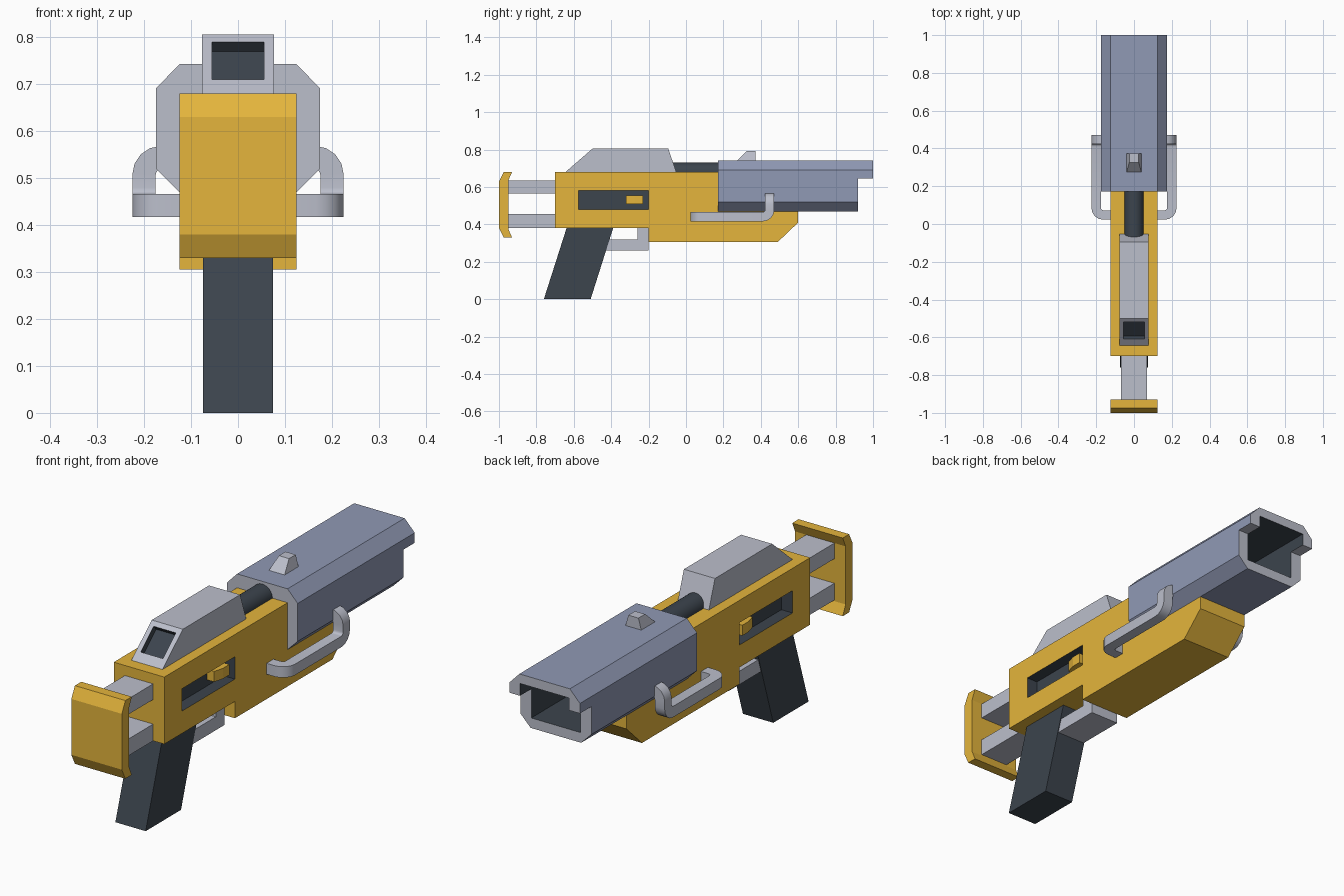
import bpy, bmesh, math
from mathutils import Vector

if "Cube" in bpy.data.objects:
    bpy.data.objects.remove(bpy.data.objects["Cube"])


def material(name, rgb):
    m = bpy.data.materials.new(name)
    m.diffuse_color = (*rgb, 1)
    m.use_nodes = True
    m.node_tree.nodes["Principled BSDF"].inputs["Base Color"].default_value = m.diffuse_color
    return m


YELLOW = material("yellow", (0.78, 0.46, 0.045))
BLUE = material("blue_grey", (0.28, 0.32, 0.46))
DARK = material("dark", (0.045, 0.058, 0.075))
GREY = material("light_grey", (0.50, 0.52, 0.60))


def skin(name, rings, mat):
    """Closed solid from a list of equal rings of points."""
    bm = bmesh.new()
    vs = [[bm.verts.new(p) for p in r] for r in rings]
    n = len(vs[0])
    for a, b in zip(vs, vs[1:]):
        for i in range(n):
            bm.faces.new((a[i], a[(i + 1) % n], b[(i + 1) % n], b[i]))
    bm.faces.new(vs[0])
    bm.faces.new(vs[-1])
    bmesh.ops.recalc_face_normals(bm, faces=bm.faces)
    me = bpy.data.meshes.new(name)
    bm.to_mesh(me)
    bm.free()
    me.materials.append(mat)
    ob = bpy.data.objects.new(name, me)
    bpy.context.collection.objects.link(ob)
    return ob


def prism(name, pts, axis, lo, hi, mat):
    """Extrude a 2D outline along x (y,z), y (x,z) or z (x,y)."""
    place = {"x": lambda a, b, t: (t, a, b),
             "y": lambda a, b, t: (a, t, b),
             "z": lambda a, b, t: (a, b, t)}[axis]
    return skin(name, [[place(a, b, t) for a, b in pts] for t in (lo, hi)], mat)


def rect(a0, a1, b0, b1):
    return [(a0, b0), (a1, b0), (a1, b1), (a0, b1)]


def cut(ob, cutter):
    """Subtract the cutter; cut faces keep the cutter's material."""
    mod = ob.modifiers.new("cut", "BOOLEAN")
    mod.operation, mod.solver, mod.object = "DIFFERENCE", "EXACT", cutter
    mod.material_mode = "TRANSFER"
    dg = bpy.context.evaluated_depsgraph_get()
    me = bpy.data.meshes.new_from_object(ob.evaluated_get(dg))
    ob.modifiers.clear()
    ob.data = me
    bpy.data.objects.remove(cutter)


def fillet(corners, r, seg=4):
    """Round the right-angled corners of a path."""
    c = [Vector(p) for p in corners]
    out = [c[0]]
    for a, b, d in zip(c, c[1:], c[2:]):
        d1, d2 = (b - a).normalized(), (d - b).normalized()
        for k in range(seg + 1):
            t = math.pi / 2 * k / seg
            out.append(b + r * (d2 - d1) + r * (d1 * math.sin(t) - d2 * math.cos(t)))
    return out + [c[-1]]


def sweep(name, path, ring, mat):
    """Carry a ring along a path with mitred joints."""
    rings = [ring]
    for i in range(1, len(path)):
        d = (path[i] - path[i - 1]).normalized()
        n = d + (path[i + 1] - path[i]).normalized() if i + 1 < len(path) else d
        rings.append([v + d * ((path[i] - v).dot(n) / d.dot(n)) for v in rings[-1]])
    return skin(name, rings, mat)


# Receiver with a recessed slot and small bolt block on each side
body = prism("receiver", [(-0.70, 0.38), (-0.20, 0.38), (-0.20, 0.305), (0.49, 0.305),
                          (0.60, 0.41), (0.60, 0.475), (0.18, 0.475), (0.18, 0.68),
                          (-0.70, 0.68)], "x", -0.125, 0.125, YELLOW)
for s, side in ((1, "right"), (-1, "left")):
    x0, x1 = sorted((s * 0.07, s * 0.2))
    cut(body, prism("slot_cutter", rect(-0.575, -0.20, 0.48, 0.58), "x", x0, x1, DARK))
    prism(side + "_bolt_block", [(s * 0.065, -0.32), (s * 0.105, -0.32), (s * 0.118, -0.275),
                                 (s * 0.118, -0.23), (s * 0.065, -0.23)],
          "z", 0.508, 0.555, YELLOW)

# Barrel shroud with overhanging top, notch and rectangular bore
octagon = [(0.125, 0.742), (0.175, 0.69), (0.175, 0.52), (0.125, 0.47),
           (-0.125, 0.47), (-0.175, 0.52), (-0.175, 0.69), (-0.125, 0.742)]
shroud = prism("barrel_shroud", octagon, "y", 0.172, 1.0, BLUE)
shroud.data.materials.append(GREY)
for f in shroud.data.polygons:
    if abs(f.normal.y) > 0.9:
        f.material_index = 1
cut(shroud, prism("notch_cutter", rect(0.92, 1.2, 0.3, 0.645), "x", -0.4, 0.4, GREY))
cut(shroud, prism("bore_cutter", rect(-0.122, 0.122, 0.515, 0.70), "y", 0.65, 1.2, DARK))

# Front sight on top of the shroud
skin("front_sight", [[(-0.04, 0.27, 0.738), (0.04, 0.27, 0.738),
                      (0.04, 0.372, 0.738), (-0.04, 0.372, 0.738)],
                     [(-0.025, 0.325, 0.792), (0.025, 0.325, 0.792),
                      (0.025, 0.372, 0.792), (-0.025, 0.372, 0.792)]], GREY)

# Upper tube between housing and shroud
bpy.ops.mesh.primitive_cylinder_add(vertices=24, radius=0.05, depth=0.30,
                                    location=(0, 0.05, 0.68), rotation=(math.pi / 2, 0, 0))
tube = bpy.context.object
tube.name = "upper_tube"
tube.data.materials.append(DARK)
bpy.ops.object.shade_smooth_by_angle()

# Sight housing with recessed window in the sloped face
housing = prism("sight_housing", [(-0.65, 0.675), (-0.50, 0.805), (-0.095, 0.805),
                                  (-0.05, 0.675)], "x", -0.077, 0.077, GREY)
low, high, inward = Vector((-0.61, 0.71)), Vector((-0.518, 0.79)), Vector((0.655, -0.755))
cut(housing, prism("window_cutter", [low - inward * 0.05, high - inward * 0.05,
                                     high + inward * 0.027, low + inward * 0.027],
                   "x", -0.055, 0.055, DARK))

# Stock: two bars and a curved butt plate
for name, z0, z1 in (("upper_stock_bar", 0.565, 0.635), ("lower_stock_bar", 0.38, 0.455)):
    prism(name, rect(-0.96, -0.69, z0, z1), "x", -0.07, 0.07, GREY)
prism("butt_plate", [(-0.93, 0.68), (-0.975, 0.68), (-1.0, 0.63), (-1.0, 0.38),
                     (-0.975, 0.33), (-0.93, 0.33), (-0.95, 0.375), (-0.95, 0.635)],
      "x", -0.125, 0.125, YELLOW)

# Grip and trigger guard
prism("grip", [(-0.637, 0.385), (-0.388, 0.385), (-0.51, 0.0), (-0.76, 0.0)],
      "x", -0.075, 0.075, DARK)
prism("trigger_guard", [(-0.45, 0.26), (-0.20, 0.26), (-0.20, 0.385), (-0.26, 0.385),
                        (-0.26, 0.32), (-0.45, 0.32)], "x", -0.072, 0.072, GREY)

# Bent side handles from receiver to shroud
h = 0.0245
for s, side in ((1, "right"), (-1, "left")):
    path = fillet([(s * 0.11, 0.048, 0.441), (s * 0.2, 0.048, 0.441), (s * 0.2, 0.447, 0.441),
                   (s * 0.2, 0.447, 0.543), (s * 0.14, 0.447, 0.543)], 0.036)
    ring = [path[0] + Vector((0, a, b)) for a, b in ((-h, -h), (h, -h), (h, h), (-h, h))]
    handle = sweep(side + "_handle", path, ring, GREY)
    bpy.ops.object.select_all(action="DESELECT")
    handle.select_set(True)
    bpy.context.view_layer.objects.active = handle
    bpy.ops.object.shade_smooth_by_angle()
